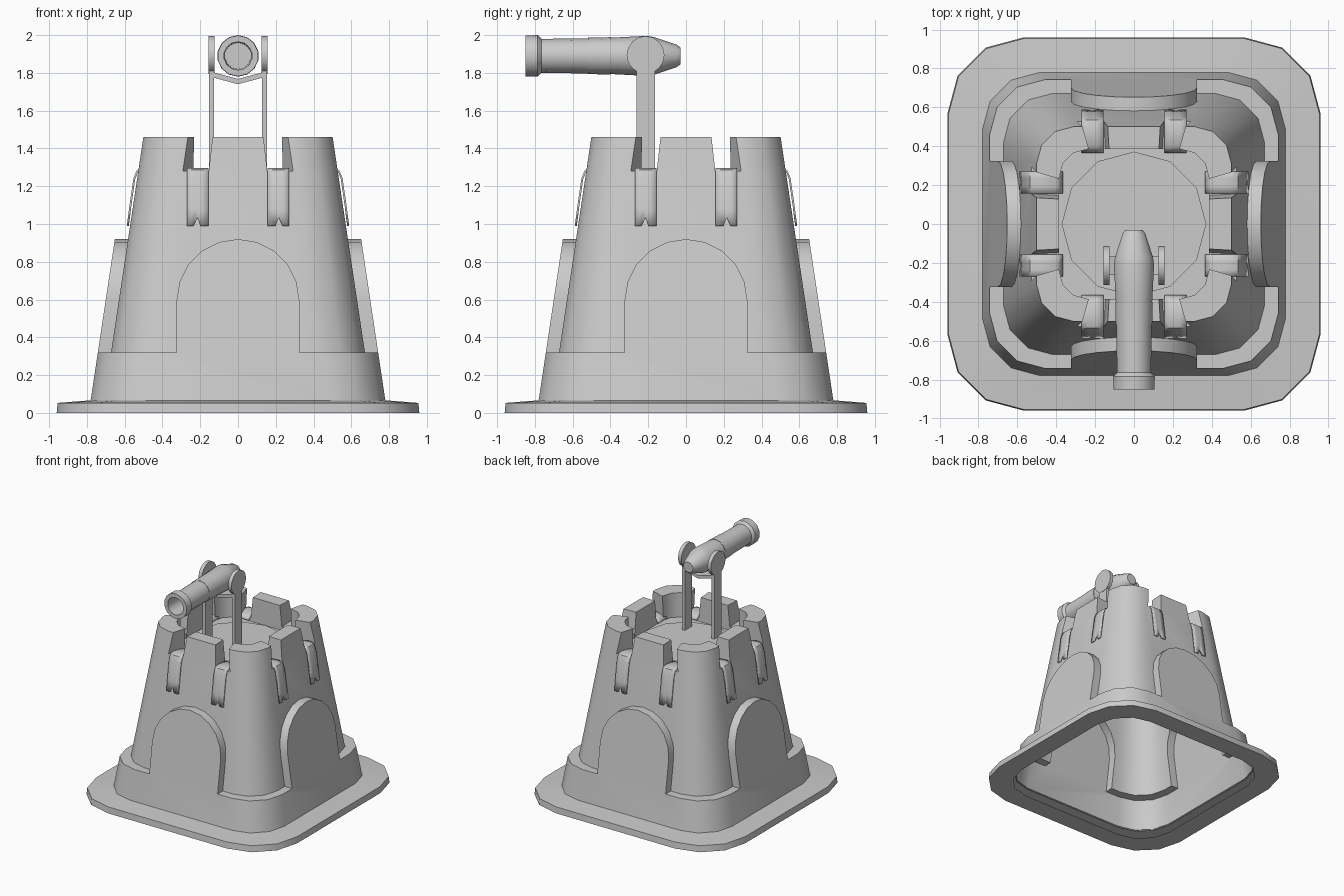
import bpy, bmesh
from math import sin, cos, pi
from mathutils import Matrix, Vector

if "Cube" in bpy.data.objects:
    bpy.data.objects.remove(bpy.data.objects["Cube"])

def finish(name, bm, angle=40):
    bmesh.ops.remove_doubles(bm, verts=bm.verts, dist=0.0005)
    bmesh.ops.recalc_face_normals(bm, faces=bm.faces)
    me = bpy.data.meshes.new(name)
    bm.to_mesh(me)
    bm.free()
    ob = bpy.data.objects.new(name, me)
    bpy.context.collection.objects.link(ob)
    bpy.ops.object.select_all(action='DESELECT')
    ob.select_set(True)
    bpy.context.view_layer.objects.active = ob
    bpy.ops.object.shade_smooth_by_angle(angle=angle * pi / 180)
    return ob

def face(bm, pts):
    return bm.faces.new([bm.verts.new(p) for p in pts])

def loft(bm, rings, closed=True, caps=False):
    n = len(rings[0])
    for a, b in zip(rings, rings[1:]):
        for i in range(n if closed else n - 1):
            j = (i + 1) % n
            face(bm, [a[i], a[j], b[j], b[i]])
    if caps:
        face(bm, rings[0])
        face(bm, rings[-1])

def spin4(bm):
    geom = bm.verts[:] + bm.edges[:] + bm.faces[:]
    for k in range(1, 4):
        d = bmesh.ops.duplicate(bm, geom=geom)
        vs = [v for v in d['geom'] if isinstance(v, bmesh.types.BMVert)]
        bmesh.ops.rotate(bm, verts=vs, cent=(0, 0, 0), matrix=Matrix.Rotation(k * pi / 2, 3, 'Z'))

def corner(h, z, r=0.38):
    c = h * (1 - r)
    return [(c + h * r * cos(a), -c + h * r * sin(a), z)
            for a in [-pi / 2 + i * pi / 6 for i in range(4)]]

def ring(h, z, r=0.38):
    return [(Matrix.Rotation(k * pi / 2, 3, 'Z') @ Vector(p))[:]
            for k in range(4) for p in corner(h, z, r)]

def skirt_h(z): return 0.79 - 0.15 * z
def wall_h(z): return 0.72 - 0.15 * z

LEDGE, RIM, TOP, FLOOR, IN = 0.32, 1.28, 1.46, 1.25, 0.385

# base plate, open in the middle
bm = bmesh.new()
loft(bm, [ring(0.79, 0.0), ring(0.96, 0.0, 0.41), ring(0.955, 0.053, 0.41), ring(0.775, 0.067)])
finish("base_plate", bm)

# hollow tower shell with skirt, ledge and raised arches on each side
bm = bmesh.new()
W = 0.325
arch = [(W, LEDGE)] + [(W * cos(i * pi / 10), 0.595 + W * sin(i * pi / 10)) for i in range(11)] + [(-W, LEDGE)]
outer = [(x, -skirt_h(z), z) for x, z in arch]
inner = [(x, -wall_h(z), z) for x, z in arch]
mir = lambda p: (-p[0], p[1], p[2])
s0, s1 = corner(skirt_h(0.06), 0.06), corner(skirt_h(LEDGE), LEDGE)
w0, w1 = corner(wall_h(LEDGE), LEDGE), corner(wall_h(RIM), RIM)
face(bm, [mir(s0[0]), s0[0], s1[0]] + outer + [mir(s1[0])])
face(bm, [w0[0], w1[0], mir(w1[0]), mir(w0[0])] + inner[::-1])
loft(bm, [outer, inner], closed=False)
for s in (1, -1):
    face(bm, [(s * p[0], p[1], p[2]) for p in (outer[0], s1[0], w0[0], inner[0])])
loft(bm, [s0, s1, w0, w1], closed=False)
spin4(bm)
loft(bm, [ring(wall_h(RIM), RIM), ring(IN, RIM), ring(IN, FLOOR)])
face(bm, ring(IN, FLOOR))
finish("tower_body", bm)

# round floor disc
bm = bmesh.new()
disc = lambda z: [(0.372 * sin(i * pi / 6), 0.372 * cos(i * pi / 6), z) for i in range(12)]
loft(bm, [disc(FLOOR - 0.005), disc(FLOOR + 0.01)], caps=True)
finish("floor_disc", bm)

# battlements: one centre block and one corner block per side
bm = bmesh.new()
def centre_block(z, x):
    h = wall_h(z)
    return [(-x, -h, z), (x, -h, z), (x * 0.95, -IN, z), (-x * 0.95, -IN, z)]
def corner_block(z, x, xi):
    h = wall_h(z)
    return ([(x, -h, z)] + corner(h, z) + [(h, -x, z), (IN, -xi, z)]
            + corner(IN, z)[::-1] + [(xi, -IN, z)])
loft(bm, [centre_block(RIM, 0.155), centre_block(TOP, 0.135)], caps=True)
loft(bm, [corner_block(RIM, 0.292, 0.237), corner_block(TOP, 0.265, 0.232)], caps=True)
spin4(bm)
finish("battlements", bm)

# torn cloth strips draped over every gap
bm = bmesh.new()
drape = [(-0.368, 1.262), (-0.4, 1.285), (-0.5, 1.292), (-0.532, 1.282), (-0.549, 1.24), (-0.572, 1.08)]
cols = [(0.157, 0.99), (0.197, 0.99), (0.215, 1.035), (0.236, 0.99), (0.27, 0.99)]
for s in (1, -1):
    rows = [[(s * x, y, z) for x, _ in cols] for y, z in drape]
    rows.append([(s * x, -wall_h(z) - 0.012, z) for x, z in cols])
    loft(bm, rows, closed=False)
spin4(bm)
ob = finish("cloth_strips", bm)
mod = ob.modifiers.new("thickness", 'SOLIDIFY')
mod.thickness = 0.01
mod.offset = 0

# cannon barrel: lathe profile (y, radius) from bore to tail
bm = bmesh.new()
prof = [(-0.6, 0.07), (-0.85, 0.075), (-0.85, 0.108), (-0.785, 0.11), (-0.765, 0.09), (-0.52, 0.093),
        (-0.52, 0.096), (-0.4, 0.099), (-0.4, 0.096), (-0.21, 0.106), (-0.17, 0.1),
        (-0.05, 0.06), (-0.03, 0.045)]
N = 14
loft(bm, [[(r * sin(2 * pi * i / N), y, 1.89 + r * cos(2 * pi * i / N)) for i in range(N)]
          for y, r in prof], caps=True)
finish("cannon_barrel", bm, 30)

# cannon supports: posts with round heads
bm = bmesh.new()
for s in (1, -1):
    post = lambda x: [(s * x, y, z) for y, z in
                      ((-0.262, FLOOR), (-0.165, FLOOR), (-0.165, 1.815), (-0.262, 1.815))]
    head = lambda x: [(s * x, -0.214 + 0.1 * sin(i * pi / 8), 1.895 + 0.1 * cos(i * pi / 8)) for i in range(16)]
    loft(bm, [post(0.127), post(0.154)], caps=True)
    loft(bm, [head(0.125), head(0.156)], caps=True)
finish("cannon_supports", bm)

# bent cradle between the posts
bm = bmesh.new()
cradle = lambda y: [(x, y, z) for x, z in ((-0.13, 1.775), (0, 1.74), (0.13, 1.775),
                                          (0.13, 1.803), (0, 1.768), (-0.13, 1.803))]
loft(bm, [cradle(-0.262), cradle(-0.165)], caps=True)
finish("cannon_cradle", bm, 10)
